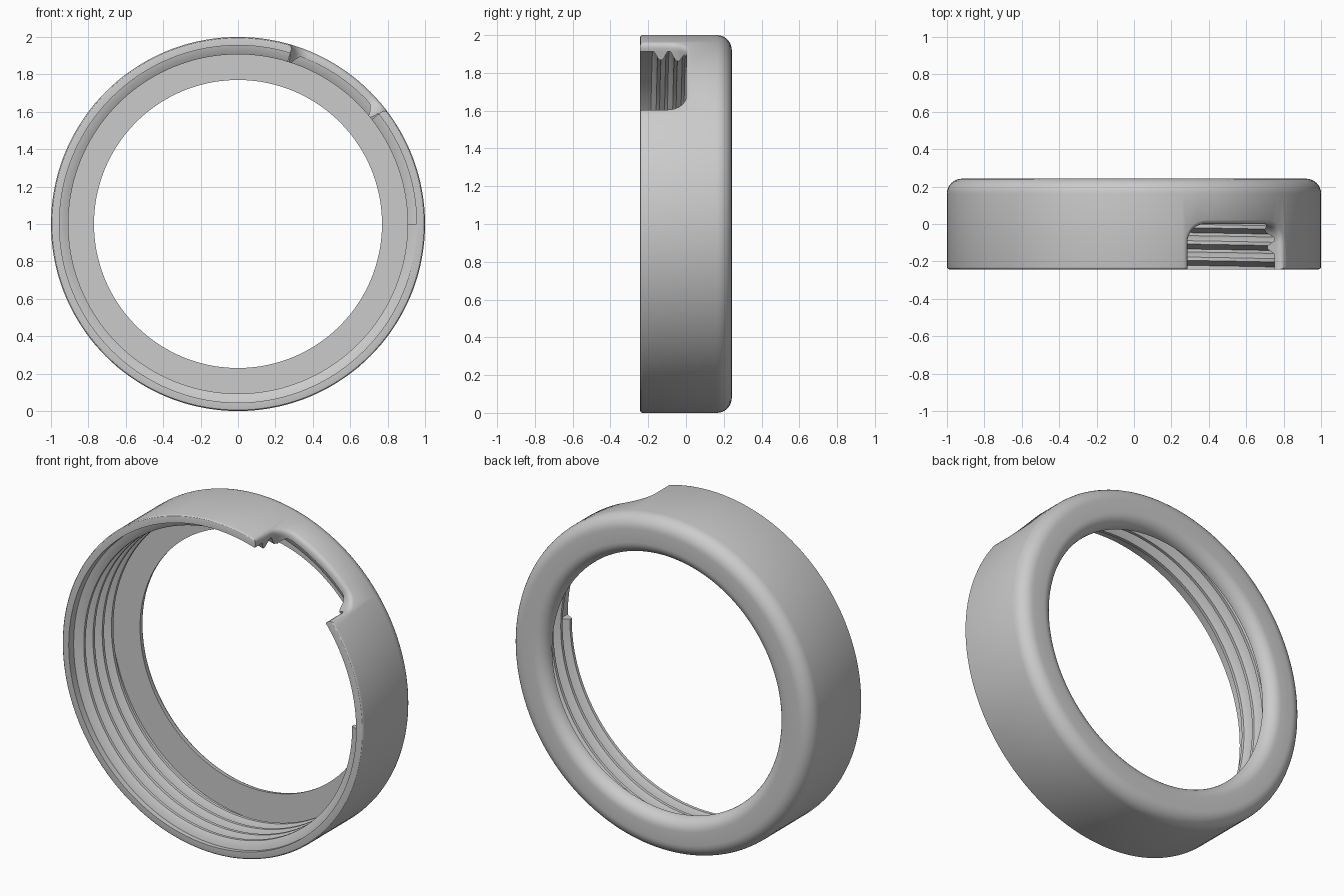
import bpy, bmesh, math
from math import cos, sin, pi, radians

cube = bpy.data.objects.get("Cube")
if cube:
    bpy.data.objects.remove(cube, do_unlink=True)

grey = bpy.data.materials.new("plain_grey")
grey.use_nodes = True
grey.diffuse_color = (0.6, 0.6, 0.6, 1)
grey.node_tree.nodes["Principled BSDF"].inputs["Base Color"].default_value = (0.6, 0.6, 0.6, 1)

SEGS = 144
HALF = 0.2425      # half the depth of the ring
BORE = 0.955       # thread root radius
CREST = 0.907      # thread crest radius
HOLE = 0.77        # opening in the back lip
LIP = 0.17         # front face of the back lip
PITCH = 0.0875
TURNS = 4


def polar(angle, radius, y):
    return (radius * cos(angle), y, 1 + radius * sin(angle))


def skin(name, sections, loop):
    """Bridge closed sections; join last to first when loop, else cap the ends."""
    bm = bmesh.new()
    rows = [[bm.verts.new(p) for p in s] for s in sections]
    n = len(rows[0])
    pairs = list(zip(rows, rows[1:]))
    if loop:
        pairs.append((rows[-1], rows[0]))
    else:
        bm.faces.new(rows[0])
        bm.faces.new(rows[-1])
    for a, b in pairs:
        for i in range(n):
            j = (i + 1) % n
            bm.faces.new((a[i], a[j], b[j], b[i]))
    bmesh.ops.recalc_face_normals(bm, faces=bm.faces)
    mesh = bpy.data.meshes.new(name)
    bm.to_mesh(mesh)
    bm.free()
    obj = bpy.data.objects.new(name, mesh)
    obj.data.materials.append(grey)
    bpy.context.collection.objects.link(obj)
    return obj


def arc(cr, cy, radius, start, end, steps=8):
    """Arc points as (ring radius, y)."""
    return [(cr + radius * cos(t), cy + radius * sin(t))
            for t in (radians(start + (end - start) * i / steps) for i in range(steps + 1))]


# Ring body: wall, rounded back edge and inner lip
fillet = HALF - LIP
profile = [(BORE, LIP), (BORE, -HALF)]
profile += arc(0.988, -HALF + 0.012, 0.012, -90, 0, 3)
profile += arc(1 - 0.08, HALF - 0.08, 0.08, 0, 90)
profile += arc(HOLE + fillet, LIP, fillet, 90, 180)
body = skin("ring_body", [[polar(2 * pi * k / SEGS, r, y) for r, y in profile]
                          for k in range(SEGS)], True)

# Internal thread: a helical ridge set slightly into the wall
ridge = [(BORE + 0.01, -0.036), (BORE, -0.036), (CREST, -0.009),
         (CREST, 0.009), (BORE, 0.036), (BORE + 0.01, 0.036)]
thread = skin("internal_thread",
              [[polar(-2 * pi * k / SEGS, r, y - 0.203 + PITCH * k / SEGS) for r, y in ridge]
               for k in range(SEGS * TURNS + 1)], False)


# Notch cutter: rounded window with a flared outer edge
def window(radius, grow):
    corner, inner = 0.1 + grow, 0.205
    pts = [(inner + corner, -0.5)] + arc(inner, -0.1, corner, 0, 90)
    pts += [(inner - 2 * inner * i / 10, grow) for i in range(1, 10)]
    pts += arc(-inner, -0.1, corner, 90, 180) + [(-inner - corner, -0.5)]
    return [polar(radians(55.5) + a, radius, y) for a, y in pts]


cutter = skin("notch_cutter", [window(r, g) for r, g in
                               ((0.8, 0), (0.972, 0), (0.984, 0.003),
                                (0.994, 0.01), (1.001, 0.024), (1.1, 0.03))], False)
cutter.hide_render = True

for obj in (body, thread):
    bpy.ops.object.select_all(action="DESELECT")
    obj.select_set(True)
    bpy.context.view_layer.objects.active = obj
    cut = obj.modifiers.new("notch", "BOOLEAN")
    cut.operation = "DIFFERENCE"
    cut.solver = "EXACT"
    cut.object = cutter
    bpy.ops.object.modifier_apply(modifier=cut.name)
    bpy.ops.object.shade_smooth_by_angle(angle=radians(30))

bpy.data.objects.remove(cutter, do_unlink=True)
